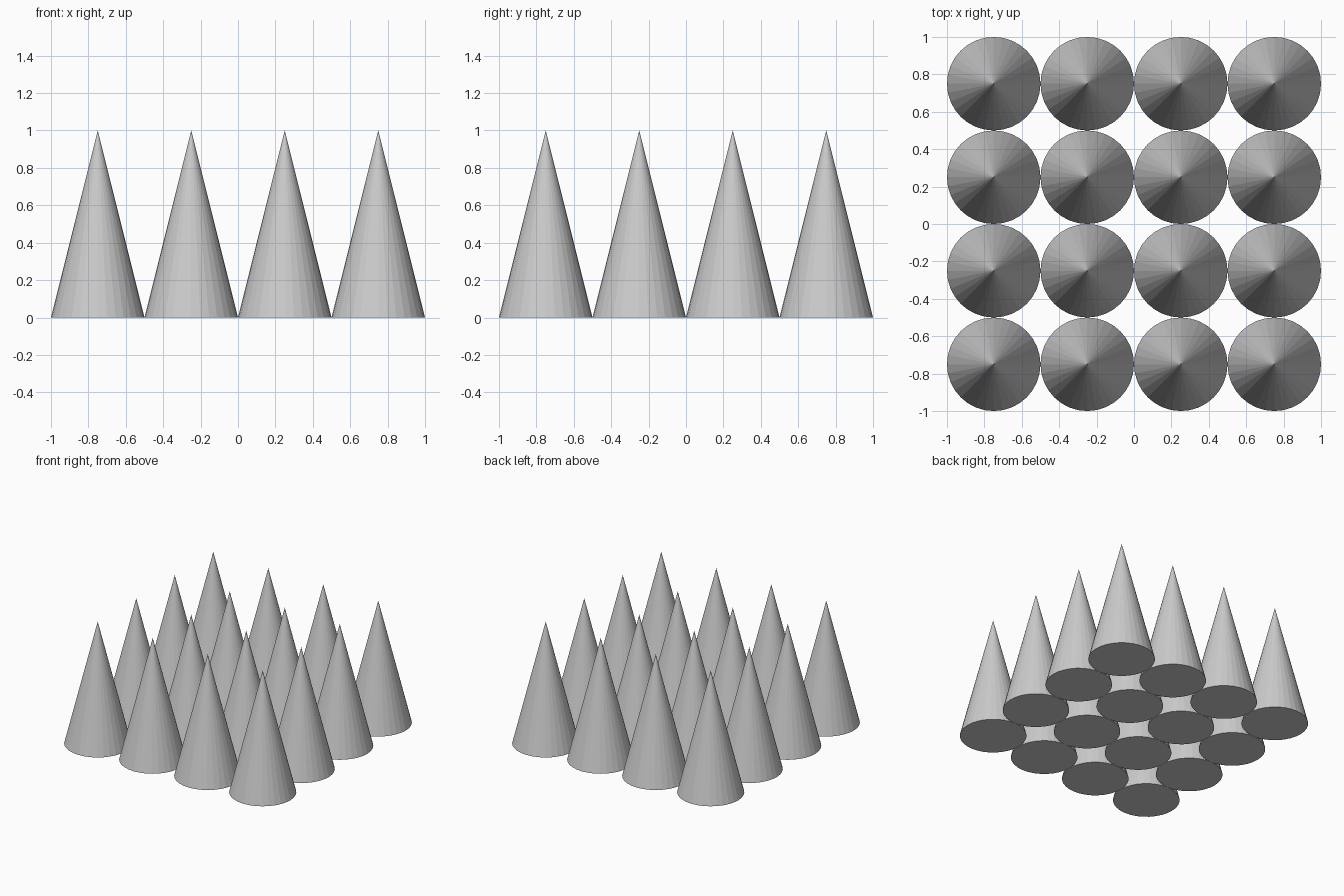
import bpy

if "Cube" in bpy.data.objects:
    bpy.data.objects.remove(bpy.data.objects["Cube"])

COUNT = 4        # cones per side of the grid
RADIUS = 0.25
HEIGHT = 1.0

# First cone: flat-faced with a closed base
bpy.ops.mesh.primitive_cone_add(vertices=32, radius1=RADIUS, radius2=0, depth=HEIGHT)
cone_mesh = bpy.context.object.data
cone_mesh.name = "cone"
for v in cone_mesh.vertices:
    v.co.z += HEIGHT / 2
bpy.data.objects.remove(bpy.context.object)

# Square grid of touching cones sharing one mesh
for row in range(COUNT):
    for col in range(COUNT):
        cone = bpy.data.objects.new(f"cone_row{row + 1}_column{col + 1}", cone_mesh)
        offset = (COUNT - 1) / 2
        cone.location = ((col - offset) * 2 * RADIUS, (row - offset) * 2 * RADIUS, 0)
        bpy.context.collection.objects.link(cone)
